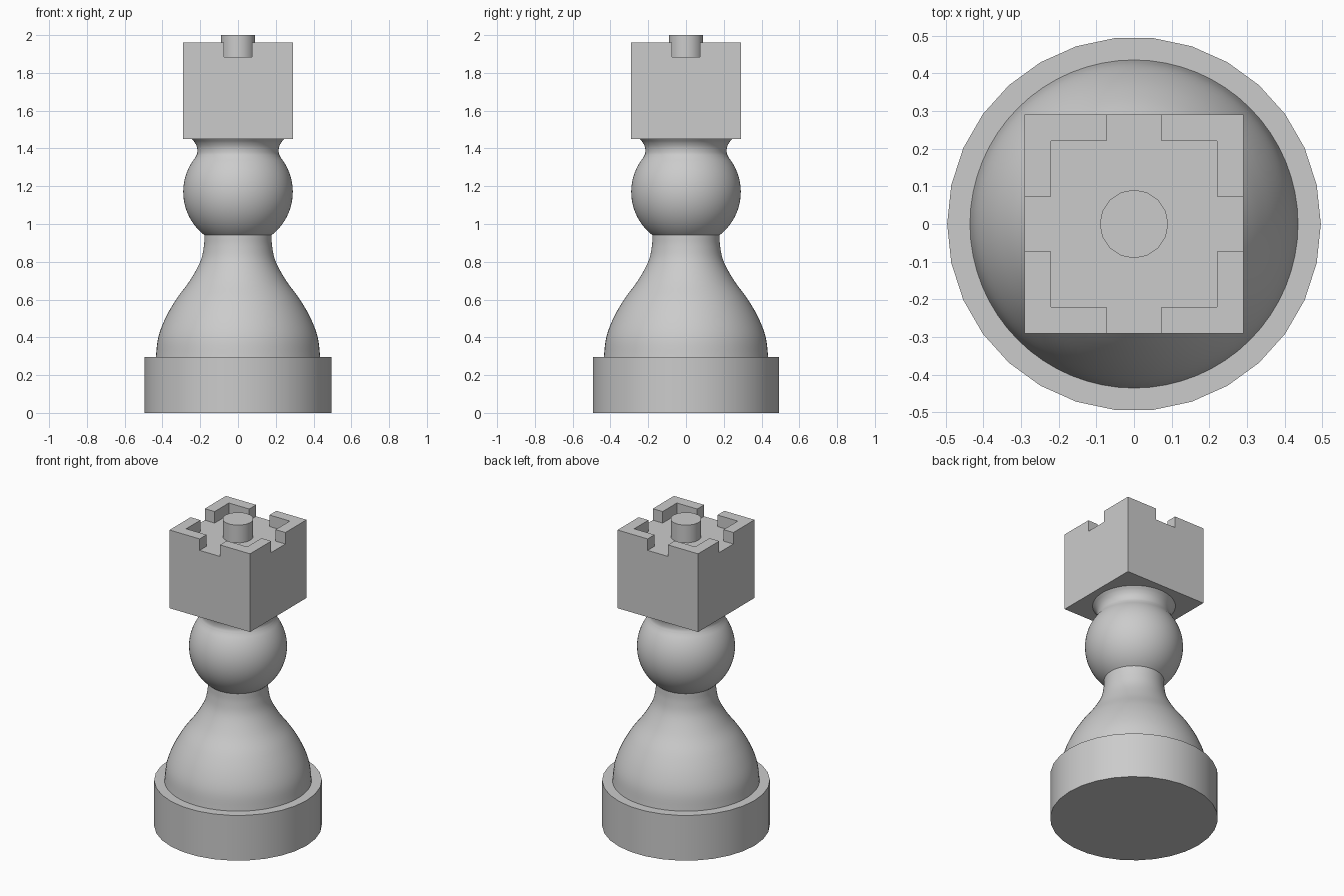
import bpy, bmesh, math
from mathutils import Vector, Matrix

old = bpy.data.objects.get("Cube")
if old:
    bpy.data.objects.remove(old, do_unlink=True)

grey = bpy.data.materials.new("plain_grey")
grey.use_nodes = True
colour = (0.6, 0.6, 0.6, 1)
grey.diffuse_color = colour
grey.node_tree.nodes["Principled BSDF"].inputs["Base Color"].default_value = colour


def finish(bm, name, smooth=True):
    bmesh.ops.recalc_face_normals(bm, faces=bm.faces)
    mesh = bpy.data.meshes.new(name)
    bm.to_mesh(mesh)
    bm.free()
    mesh.materials.append(grey)
    obj = bpy.data.objects.new(name, mesh)
    bpy.context.collection.objects.link(obj)
    if smooth:
        bpy.ops.object.select_all(action='DESELECT')
        obj.select_set(True)
        bpy.context.view_layer.objects.active = obj
        bpy.ops.object.shade_smooth_by_angle(angle=math.radians(30))
    return obj


def cylinder(name, radius, bottom, top, sides):
    bm = bmesh.new()
    bmesh.ops.create_cone(bm, cap_ends=True, segments=sides, radius1=radius,
                          radius2=radius, depth=top - bottom)
    # Put a corner on the x axis
    turn = Matrix.Rotation(math.pi / 2, 4, 'Z')
    lift = Matrix.Translation((0, 0, (bottom + top) / 2))
    bmesh.ops.transform(bm, matrix=lift @ turn, verts=bm.verts)
    return finish(bm, name)


def lathe(name, profile, sides=64):
    bm = bmesh.new()
    verts = [bm.verts.new((r, 0, z)) for r, z in profile]
    edges = [bm.edges.new(pair) for pair in zip(verts, verts[1:])]
    bmesh.ops.spin(bm, geom=verts + edges, axis=(0, 0, 1), cent=(0, 0, 0),
                   angle=math.tau, steps=sides)
    bmesh.ops.remove_doubles(bm, verts=bm.verts, dist=0.0005)
    return finish(bm, name)


def smooth_curve(points, steps=5):
    """Catmull-Rom curve through the profile points."""
    p = [Vector(q) for q in points]
    p = [2 * p[0] - p[1]] + p + [2 * p[-1] - p[-2]]
    out = []
    for a, b, c, d in zip(p, p[1:], p[2:], p[3:]):
        for i in range(steps):
            t = i / steps
            out.append(0.5 * (2 * b + (c - a) * t + (2 * a - 5 * b + 4 * c - d) * t * t
                              + (3 * b - a - 3 * c + d) * t ** 3))
    return out + [p[-2]]


# Round foot
cylinder("base", 0.496, 0, 0.295, 30)

# Bell-shaped body
lathe("body", smooth_curve([(0.436, 0.29), (0.422, 0.4), (0.385, 0.5), (0.328, 0.6),
                            (0.255, 0.7), (0.2, 0.8), (0.181, 0.88), (0.177, 0.945)]))

# Ball, running into the flared collar
ball_z, ball_r = 1.17, 0.29
ball = []
for i in range(25):
    a = math.radians(-53 + i * 92 / 24)
    ball.append((ball_r * math.cos(a), ball_z + ball_r * math.sin(a)))
collar = smooth_curve([ball[-1], (0.216, 1.375), (0.217, 1.405), (0.228, 1.43), (0.245, 1.45)])
lathe("ball_and_collar", ball + [tuple(q) for q in collar[1:]])

# Square turret: corner walls raised from the cut top face
half, inner, gap = 0.291, 0.22, 0.073
low, floor, rim = 1.45, 1.885, 1.96
bm = bmesh.new()
bmesh.ops.create_cube(bm, size=1, matrix=Matrix.Translation((0, 0, (low + floor) / 2))
                      @ Matrix.Diagonal((2 * half, 2 * half, floor - low, 1)))
for axis in (Vector((1, 0, 0)), Vector((0, 1, 0))):
    for offset in (-inner, -gap, gap, inner):
        bmesh.ops.bisect_plane(bm, geom=bm.verts[:] + bm.edges[:] + bm.faces[:],
                               plane_co=axis * offset, plane_no=axis)
bm.normal_update()
walls = []
for f in bm.faces:
    c = f.calc_center_median()
    near, far = sorted((abs(c.x), abs(c.y)))
    if f.normal.z > 0.9 and far > inner and near > gap:
        walls.append(f)
raised = bmesh.ops.extrude_face_region(bm, geom=walls)["geom"]
bmesh.ops.delete(bm, geom=walls, context='FACES')
bmesh.ops.translate(bm, vec=(0, 0, rim - floor),
                    verts=[v for v in raised if isinstance(v, bmesh.types.BMVert)])
finish(bm, "turret", smooth=False)

# Central stud
cylinder("stud", 0.091, 1.88, 2.0, 16)
